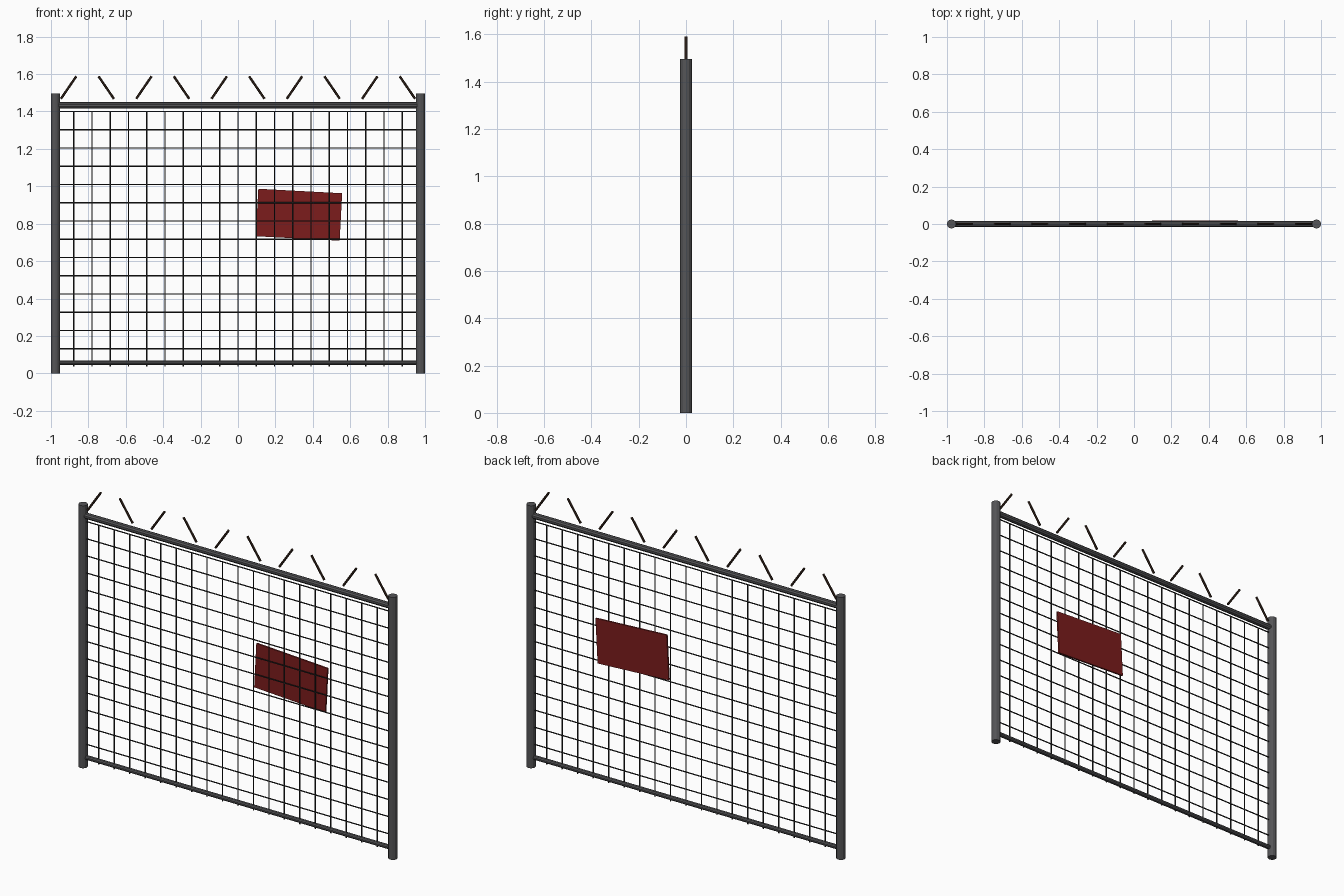
import bpy, math
from mathutils import Vector

if "Cube" in bpy.data.objects:
    bpy.data.objects.remove(bpy.data.objects["Cube"])


def material(name, rgb):
    m = bpy.data.materials.new(name)
    m.diffuse_color = (*rgb, 1)
    m.use_nodes = True
    m.node_tree.nodes["Principled BSDF"].inputs["Base Color"].default_value = m.diffuse_color
    return m


STEEL = material("dark_steel", (0.09, 0.09, 0.095))
WIRE = material("wire_black", (0.02, 0.02, 0.02))
RUST = material("rusty_brown", (0.04, 0.02, 0.012))
RED = material("sign_red", (0.2, 0.012, 0.012))


def rod(name, a, b, r, sides, mat):
    """Cylinder running from point a to point b."""
    a, b = Vector(a), Vector(b)
    d = b - a
    bpy.ops.mesh.primitive_cylinder_add(vertices=sides, radius=r, depth=d.length,
                                        location=(a + b) / 2)
    ob = bpy.context.object
    ob.rotation_euler = d.to_track_quat('Z', 'Y').to_euler()
    ob.name = name
    ob.data.materials.append(mat)
    return ob


STEP = 0.0976       # mesh spacing
HALF = 0.976        # post centre

# Posts
for side, s in (("left", -1), ("right", 1)):
    rod("post_" + side, (s * HALF, 0, 0), (s * HALF, 0, 1.495), 0.0244, 12, STEEL)

# Rails
rod("top_rail", (-HALF, 0, 1.433), (HALF, 0, 1.433), 0.0165, 10, STEEL)
rod("bottom_rail", (-HALF, 0, 0.057), (HALF, 0, 0.057), 0.0125, 10, STEEL)

# Wire mesh
for i in range(-9, 10):
    rod("vertical_wire", (i * STEP, 0, 0.037), (i * STEP, 0, 1.402), 0.0037, 6, WIRE)
for i in range(14):
    z = 1.4 - i * STEP
    rod("horizontal_wire", (-HALF, 0, z), (HALF, 0, z), 0.0037, 6, WIRE)

# Slanted barbs along the top, alternating direction
dx, dz = 0.073 * math.sin(0.6), 0.073 * math.cos(0.6)
for i in range(10):
    x, s = (i - 4.5) * 0.2013, (-1) ** i
    rod("barb", (x - s * dx, 0, 1.528 - dz), (x + s * dx, 0, 1.528 + dz), 0.0065, 6, RUST)

# Crooked sign plate behind the mesh
bpy.ops.mesh.primitive_cube_add(size=1, location=(0.326, 0.0146, 0.848),
                                rotation=(0, 0.053, 0))
sign = bpy.context.object
sign.name = "sign_plate"
sign.scale = (0.449, 0.0098, 0.254)
sign.data.materials.append(RED)
